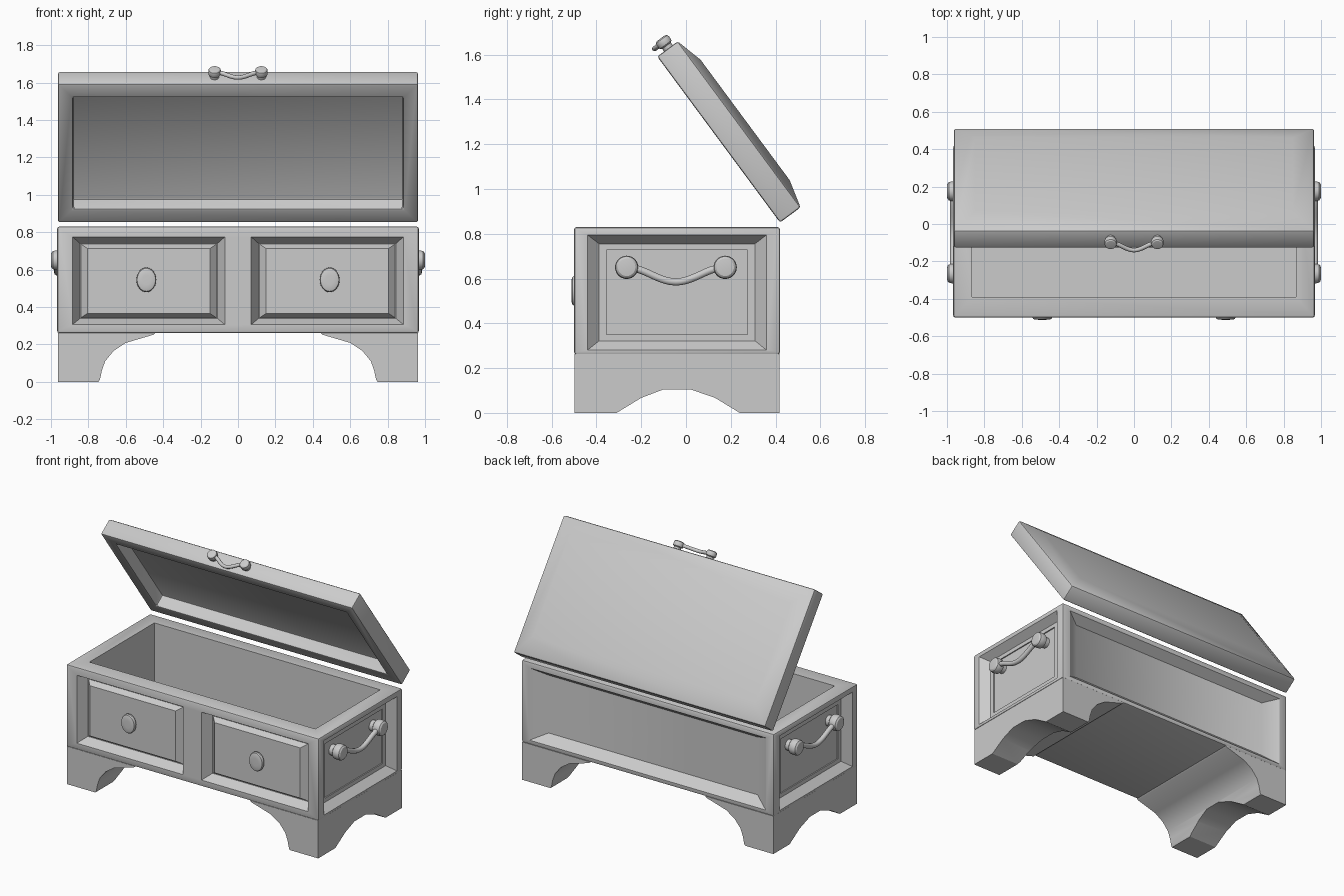
import bpy, bmesh, math
from mathutils import Matrix, Vector

if "Cube" in bpy.data.objects:
    bpy.data.objects.remove(bpy.data.objects["Cube"])


def frame(a, b, w, origin=(0, 0, 0)):
    """Matrix taking local (a, b, w) to world."""
    m = Matrix((a, b, w)).transposed().to_4x4()
    m.translation = Vector(origin)
    return m


def rect(a0, a1, b0, b1):
    return [(a0, b0), (a1, b0), (a1, b1), (a0, b1)]


def finish(ob, bevel=0.0, smooth=True):
    bpy.ops.object.select_all(action='DESELECT')
    ob.select_set(True)
    bpy.context.view_layer.objects.active = ob
    if bevel:
        mod = ob.modifiers.new("bevel", 'BEVEL')
        mod.width, mod.segments = bevel, 2
        mod.limit_method, mod.angle_limit = 'ANGLE', math.radians(30)
        bpy.ops.object.modifier_apply(modifier=mod.name)
    if smooth:
        bpy.ops.object.shade_smooth_by_angle(angle=math.radians(30))
    return ob


def loft(name, rings, m, bevel=0.0):
    """Closed solid through a stack of (points, height) rings."""
    bm = bmesh.new()
    loops = [[bm.verts.new(m @ Vector((a, b, w))) for a, b in pts] for pts, w in rings]
    n = len(loops[0])
    for lo, hi in zip(loops, loops[1:]):
        for i in range(n):
            j = (i + 1) % n
            bm.faces.new((lo[i], lo[j], hi[j], hi[i]))
    bm.faces.new(loops[0][::-1])
    bm.faces.new(loops[-1])
    bmesh.ops.recalc_face_normals(bm, faces=bm.faces)
    me = bpy.data.meshes.new(name)
    bm.to_mesh(me)
    bm.free()
    ob = bpy.data.objects.new(name, me)
    bpy.context.collection.objects.link(ob)
    return finish(ob, bevel)


def cut(target, cutter):
    cutter.hide_render = True
    bpy.context.view_layer.objects.active = target
    mod = target.modifiers.new("cut", 'BOOLEAN')
    mod.operation, mod.solver, mod.object = 'DIFFERENCE', 'EXACT', cutter
    bpy.ops.object.modifier_apply(modifier=mod.name)
    bpy.data.objects.remove(cutter, do_unlink=True)


def disc(rx, ry, n=28):
    return [(rx * math.cos(2 * math.pi * i / n), ry * math.sin(2 * math.pi * i / n)) for i in range(n)]


def knob(name, rx, ry, length, m, base=0.0):
    """Short rounded knob standing on local w = base."""
    steps = [(0.7, 0), (0.7, 0.3), (0.95, 0.4), (1, 0.55), (1, 0.75), (0.93, 0.9), (0.75, 0.98), (0.4, 1)]
    loft(name, [(disc(rx * s, ry * s), base + length * t) for s, t in steps], m)


def handle(name, half, r, tube, drop, length, m):
    """Two knobs joined by a drooping rod; a runs along the rod, b is up."""
    for s in (-1, 1):
        knob(name + "_knob", r, r, length, m @ Matrix.Translation((s * half, 0, 0)))
    cu = bpy.data.curves.new(name + "_rod", 'CURVE')
    cu.dimensions, cu.bevel_depth, cu.bevel_resolution = '3D', tube, 3
    sp = cu.splines.new('POLY')
    n = 20
    sp.points.add(n)
    for i in range(n + 1):
        t = 2 * i / n - 1
        p = m @ Vector((t * half, -drop * (0.5 + 0.5 * math.cos(math.pi * t)), length * 0.65))
        sp.points[i].co = (*p, 1)
    sp.use_smooth = True
    ob = bpy.data.objects.new(name + "_rod", cu)
    bpy.context.collection.objects.link(ob)


X, Y, Z = Vector((1, 0, 0)), Vector((0, 1, 0)), Vector((0, 0, 1))
UP = frame(X, Y, Z)
FRONT = frame(X, Z, -Y, (0, -0.50, 0))
BACK = frame(X, Z, Y, (0, 0.42, 0))
SIDES = [frame(Y, Z, X * s, (s * 0.967, 0, 0)) for s in (-1, 1)]


def recess(target, outer, inner, depth, m):
    """Cut a panel with sloping walls into a face lying on local w = 0."""
    cut(target, loft("recess_cutter", [(inner, -depth), (outer, 0), (outer, 0.05)], m))


# Chest body with open storage well
body = loft("chest_body", [(rect(-0.967, 0.967, -0.50, 0.42), z) for z in (0.26, 0.83)], UP, 0.012)
cut(body, loft("well_cutter", [(rect(-0.865, 0.865, -0.39, 0.32), z) for z in (0.32, 0.9)], UP))

# Back panel
recess(body, rect(-0.905, 0.905, 0.29, 0.79), rect(-0.80, 0.80, 0.345, 0.745), 0.06, BACK)

# End panels with carrying handles
for m in SIDES:
    recess(body, rect(-0.44, 0.36, 0.28, 0.795), rect(-0.388, 0.308, 0.322, 0.755), 0.052, m)
    cut(body, loft("step_cutter", [(rect(-0.355, 0.275, 0.35, 0.727), w) for w in (-0.06, -0.03)], m))
    handle("side_handle", 0.22, 0.052, 0.017, 0.065, 0.096,
           m @ Matrix.Translation((-0.045, 0.65, -0.063)))

# Drawer openings, raised drawer fronts and oval knobs
for s in (-1, 1):
    c = s * 0.4775
    recess(body, rect(c - 0.4075, c + 0.4075, 0.305, 0.775),
           rect(c - 0.368, c + 0.368, 0.338, 0.74), 0.065, FRONT)
    loft("drawer_front", [(rect(c - 0.366, c + 0.366, 0.34, 0.738), -0.068),
                          (rect(c - 0.328, c + 0.328, 0.365, 0.713), -0.03)], FRONT)
    knob("drawer_knob", 0.053, 0.066, 0.045, FRONT @ Matrix.Translation((s * 0.49, 0.545, -0.033)))
finish(body)

# Bracket feet: curved front profile, arched through the sides
foot = [(0.962, 0.0), (0.962, 0.262), (0.44, 0.262), (0.45, 0.252), (0.60, 0.208), (0.665, 0.165),
        (0.71, 0.11), (0.728, 0.06), (0.738, 0.012), (0.745, 0.0)]
arch = [(-0.31, -0.05), (-0.31, 0.0), (-0.20, 0.067), (-0.10, 0.105), (0.02, 0.105),
        (0.13, 0.067), (0.24, 0.0), (0.24, -0.05)]
for s in (-1, 1):
    leg = loft("bracket_foot", [([(s * x, z) for x, z in foot], w) for w in (-0.918, -0.003)], FRONT)
    cut(leg, loft("arch_cutter", [(arch, w) for w in (-1.2, 1.2)], frame(Y, Z, X)))
    finish(leg)

# Open lid: recessed underside, shallow hipped top
d = Vector((0, -0.595, 0.804))
nrm = Vector((0, 0.804, 0.595))
LID = frame(X, d, nrm, (0, 0.42, 0.85))
hollow, rim = rect(-0.882, 0.882, 0.092, 0.83), rect(-0.963, 0.963, 0, 0.922)
loft("lid", [(hollow, 0.085), (hollow, 0), (rim, 0), (rim, 0.114),
             (rect(-0.85, 0.85, 0.127, 0.795), 0.147)], LID, 0.01)

# Lid handle on the front edge
handle("lid_handle", 0.125, 0.034, 0.012, 0.05, 0.06,
       frame(X, nrm, d, LID @ Vector((0, 0.918, 0.062))))
